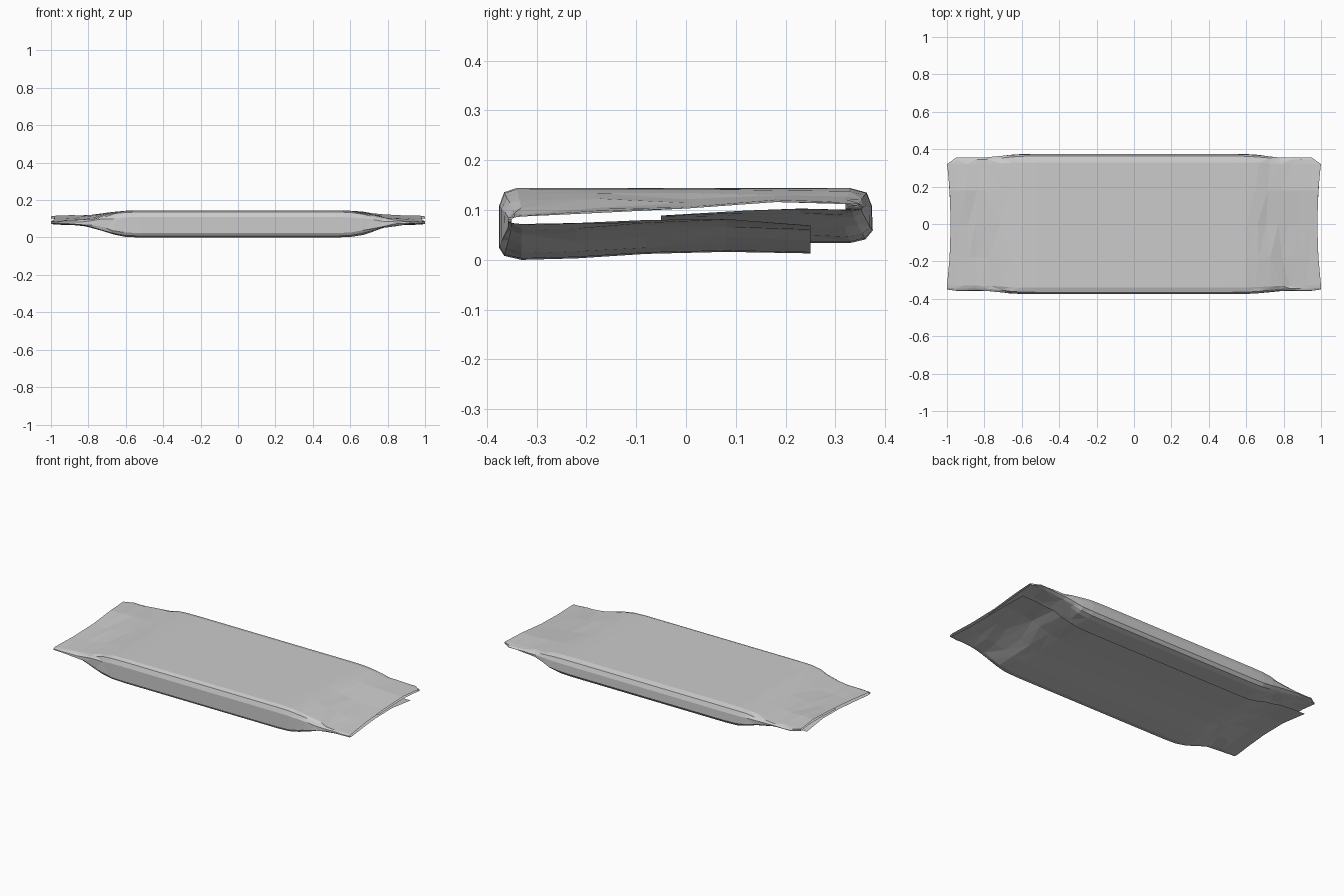
import bpy, bmesh, random

if "Cube" in bpy.data.objects:
    bpy.data.objects.remove(bpy.data.objects["Cube"])

random.seed(4)

# Spiral cross-section (y, z) of the wrapped sheet: inner edge -> right -> top -> left -> overlapping flap
middle = [(-.05, .035), (.12, .035), (.25, .035), (.33, .035), (.36, .042), (.375, .06),
          (.373, .11), (.363, .136), (.33, .145), (.18, .145), (0, .145), (-.18, .145),
          (-.34, .145), (-.365, .137), (-.375, .11), (-.375, .025), (-.365, .009), (-.33, .001),
          (-.22, .004), (-.08, .013), (.08, .017), (.25, .014)]
# Matching flattened section at the sealed ends
sealed = [(-.05, .090), (.12, .100), (.23, .104), (.31, .102), (.335, .102), (.353, .104),
          (.355, .107), (.345, .110), (.32, .113), (.18, .117), (0, .104), (-.18, .095),
          (-.33, .088), (-.345, .086), (-.356, .082), (-.357, .078), (-.35, .075), (-.33, .073),
          (-.22, .075), (-.08, .081), (.08, .083), (.25, .070)]

# Stations along x: (position, flattening amount)
half = [(.3, 0), (.52, 0), (.60, .04), (.66, .20), (.72, .47), (.78, .74),
        (.84, .88), (.90, .95), (.95, .98), (1.0, 1)]
stations = [(-x, t) for x, t in reversed(half)] + [(0, 0)] + half

bm = bmesh.new()
rows = []
for x, t in stations:
    row = []
    for (y0, z0), (y1, z1) in zip(middle, sealed):
        y, z = y0 + (y1 - y0) * min(1, t * 1.25), z0 + (z1 - z0) * t
        px = x
        # Concave end seams, trimmed corners
        if abs(x) > .8:
            w = (abs(x) - .8) / .2
            px *= 1 - .02 * w * (1 - min(1, (y / .33) ** 2))
        if abs(x) == 1:
            y = max(-.35, min(.32, y))
        # Foil crinkles on the tapered ends
        if .1 < t < .97:
            z += random.uniform(-.003, .003)
            px += random.uniform(-.012, .012)
        row.append(bm.verts.new((px, y, z)))
    rows.append(row)

for a, b in zip(rows, rows[1:]):
    for i in range(len(a) - 1):
        bm.faces.new((a[i], a[i + 1], b[i + 1], b[i]))

# Faceted folds on the ends
folds = [f for f in bm.faces if abs(f.calc_center_median().x) > .55]
bmesh.ops.triangulate(bm, faces=folds)

# Seat the package on the floor
low = min(v.co.z for v in bm.verts)
bmesh.ops.translate(bm, verts=bm.verts[:], vec=(0, 0, -low))

mesh = bpy.data.meshes.new("wrapper")
bm.to_mesh(mesh)
bm.free()
bpy.context.collection.objects.link(bpy.data.objects.new("wrapper", mesh))
